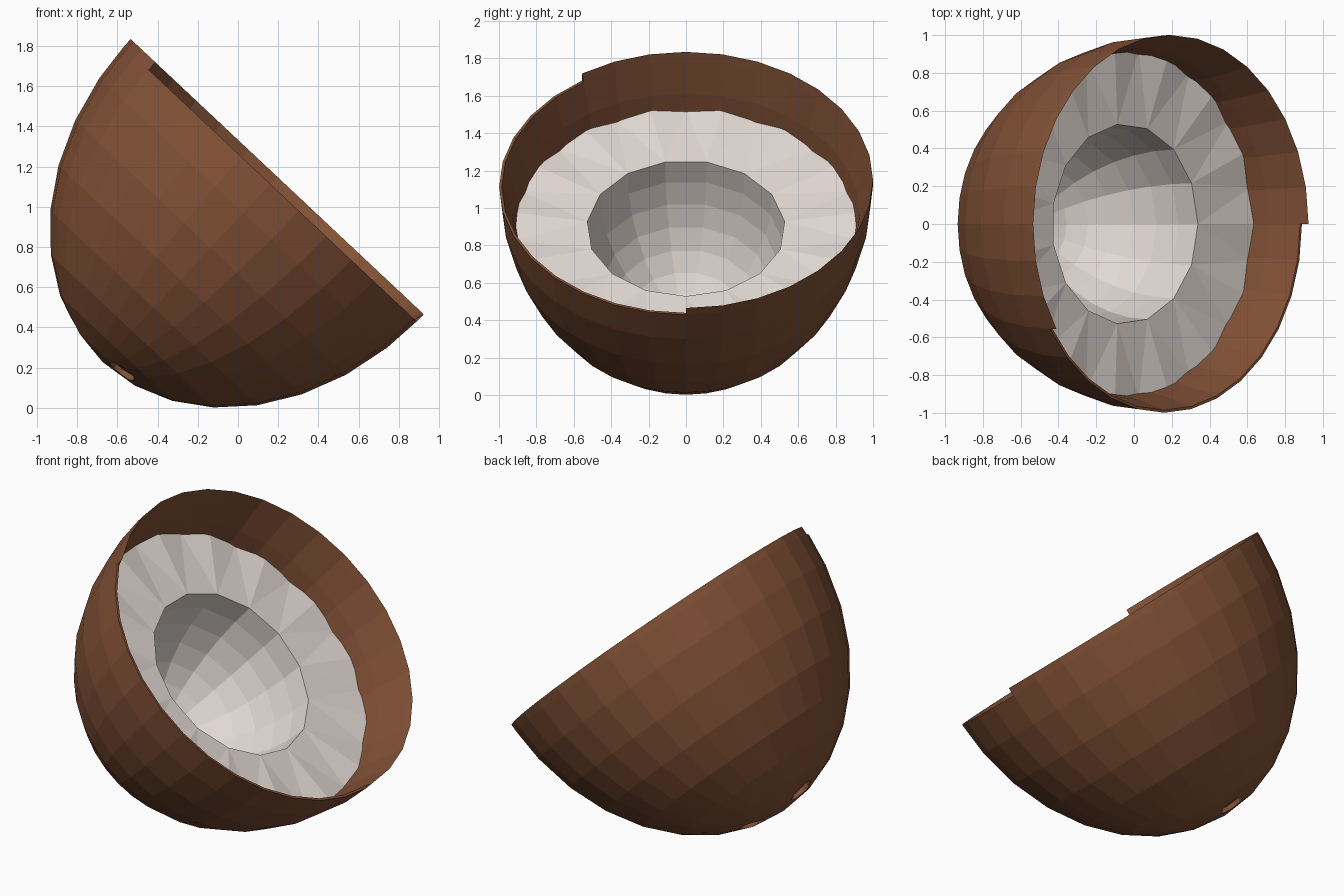
import bpy, bmesh, math
from mathutils import Matrix, Vector

if "Cube" in bpy.data.objects:
    bpy.data.objects.remove(bpy.data.objects["Cube"])

TILT = Matrix.Translation((0.195, 0, 1.15)) @ Matrix.Rotation(math.radians(43.2), 4, 'Y')
DEPTH = 1.267


def material(name, rgb):
    m = bpy.data.materials.new(name)
    m.diffuse_color = (*rgb, 1)
    m.use_nodes = True
    m.node_tree.nodes["Principled BSDF"].inputs["Base Color"].default_value = m.diffuse_color
    return m


BROWN = material("husk brown", (0.225, 0.083, 0.037))
WHITE = material("flesh white", (0.76, 0.69, 0.65))


def finish(bm, name, mat):
    me = bpy.data.meshes.new(name)
    bm.to_mesh(me)
    bm.free()
    me.transform(TILT)
    me.materials.append(mat)
    ob = bpy.data.objects.new(name, me)
    bpy.context.collection.objects.link(ob)
    return ob


def ring(bm, r, z, n, wave=0.0):
    return [bm.verts.new((r * math.cos(2 * math.pi * i / n), r * math.sin(2 * math.pi * i / n),
                          z + wave * (-1) ** i)) for i in range(n)]


def bridge(bm, a, b, skip=lambda i: False):
    n = len(a)
    for i in range(n):
        if not skip(i):
            j = (i + 1) % n
            bm.faces.new((a[i], a[j], b[j], b[i]))


def bowl(bm, first, radius, depth, top, start):
    """Close a ring downward with ellipsoid rings to the pole."""
    prev, n = first, len(first)
    for k in range(start, 8):
        t = math.radians(11.25 * k)
        cur = ring(bm, radius * math.cos(t), top - depth * math.sin(t), n)
        bridge(bm, cur, prev)
        prev = cur
    pole = bm.verts.new((0, 0, top - depth))
    for i in range(n):
        bm.faces.new((prev[(i + 1) % n], prev[i], pole))


# Husk: outer bowl, inner wall, and a lip broken away along the front
SEG, GAP = 32, 13
bm = bmesh.new()
gap = lambda i: i >= SEG - GAP
kept = lambda i: not gap(i)
lip = ring(bm, 1.0, 0.0, SEG)
outer = ring(bm, 0.999, -0.05, SEG)
inner = ring(bm, 0.985, -0.05, SEG)
bridge(bm, outer, lip, gap)
bridge(bm, lip, inner, gap)
bridge(bm, outer, inner, kept)
for i in (0, SEG - GAP):
    bm.faces.new((lip[i], outer[i], inner[i]))
bowl(bm, outer, 1.0, DEPTH, 0, 1)
prev = inner
for r, z in ((0.93, -0.24), (0.91, -0.34)):
    cur = ring(bm, r, z, SEG)
    bridge(bm, prev, cur)
    prev = cur
bowl(bm, prev, 0.95, 0.94 * DEPTH, 0, 2)
for v in [v for v in bm.verts if not v.link_faces]:
    bm.verts.remove(v)
bmesh.ops.recalc_face_normals(bm, faces=bm.faces)
husk = finish(bm, "husk", BROWN)

# Three shallow eye pits around the closed end
bm = bmesh.new()
for k in range(3):
    a, r = math.radians(60 + 120 * k), 0.20
    z = -DEPTH * math.sqrt(1 - r * r)
    p = Vector((r * math.cos(a), r * math.sin(a), z))
    nrm = Vector((p.x, p.y, z / DEPTH ** 2)).normalized()
    place = Matrix.Translation(p) @ nrm.to_track_quat('Z', 'Y').to_matrix().to_4x4()
    bmesh.ops.create_cone(bm, cap_ends=True, segments=12, radius1=0.075, radius2=0.075,
                          depth=0.07, matrix=place)
cutter = finish(bm, "eye_cutter", BROWN)
cutter.hide_render = True
mod = husk.modifiers.new("eyes", 'BOOLEAN')
mod.operation, mod.solver, mod.object = 'DIFFERENCE', 'EXACT', cutter
bpy.context.view_layer.update()
cut = bpy.data.meshes.new_from_object(husk.evaluated_get(bpy.context.evaluated_depsgraph_get()))
husk.modifiers.clear()
husk.data = cut
bpy.data.objects.remove(cutter)

# Flesh: slightly faceted ring around a deep hollow
bm = bmesh.new()
rim = ring(bm, 0.925, -0.34, 30, 0.011)
edge = ring(bm, 0.53, -0.355, 15)
for i in range(15):
    j = (i + 1) % 15
    a, b, c = rim[2 * i], rim[2 * i + 1], rim[(2 * i + 2) % 30]
    bm.faces.new((a, b, edge[i]))
    bm.faces.new((b, edge[j], edge[i]))
    bm.faces.new((b, c, edge[j]))
bowl(bm, edge, 0.53, 0.72, -0.355, 1)
for f in bm.faces:  # face the opening
    f.normal_update()
    if f.normal.dot(Vector((0, 0, 0.3)) - f.calc_center_median()) < 0:
        f.normal_flip()
finish(bm, "flesh", WHITE)
